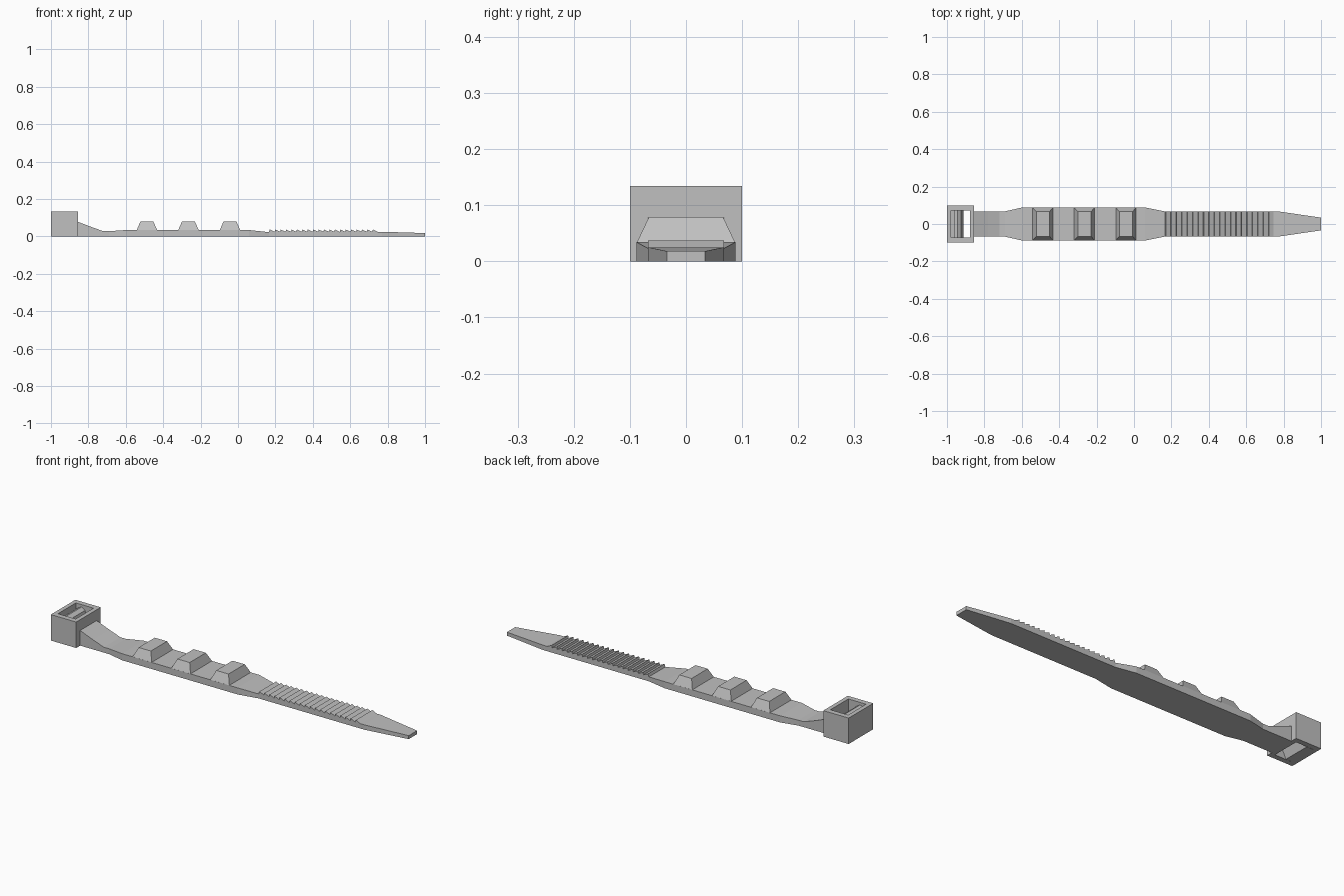
import bpy, bmesh

cube = bpy.data.objects.get("Cube")
if cube:
    bpy.data.objects.remove(cube, do_unlink=True)

grey = bpy.data.materials.new("grey_plastic")
grey.use_nodes = True
colour = (0.53, 0.53, 0.53, 1)
grey.diffuse_color = colour
grey.node_tree.nodes["Principled BSDF"].inputs["Base Color"].default_value = colour


def finish(bm, name):
    bmesh.ops.recalc_face_normals(bm, faces=bm.faces)
    mesh = bpy.data.meshes.new(name)
    bm.to_mesh(mesh)
    bm.free()
    mesh.materials.append(grey)
    obj = bpy.data.objects.new(name, mesh)
    bpy.context.collection.objects.link(obj)
    return obj


def loft(name, rings, closed=False):
    """Skin a list of equal-length point rings, capping the ends unless closed."""
    bm = bmesh.new()
    loops = [[bm.verts.new(p) for p in ring] for ring in rings]
    pairs = list(zip(loops, loops[1:]))
    if closed:
        pairs.append((loops[-1], loops[0]))
    else:
        bm.faces.new(loops[0])
        bm.faces.new(loops[-1])
    for a, b in pairs:
        for i in range(len(a)):
            j = (i + 1) % len(a)
            bm.faces.new((a[i], a[j], b[j], b[i]))
    return finish(bm, name)


def rect(x0, x1, hw, z):
    return [(x0, -hw, z), (x1, -hw, z), (x1, hw, z), (x0, hw, z)]


# Strap: (x, half width, height), with sawtooth ridges steep towards the head
narrow, wide = 0.0675, 0.088
sections = [(-0.86, narrow, 0.08), (-0.78, narrow, 0.049), (-0.72, narrow, 0.028),
            (-0.69, narrow, 0.028), (-0.6, wide, 0.034), (0.06, wide, 0.034),
            (0.165, narrow, 0.023)]
teeth, start, end = 20, 0.17, 0.75
pitch = (end - start) / teeth
for i in range(teeth):
    x = start + i * pitch
    sections += [(x, narrow, 0.037), (x + pitch - 0.003, narrow, 0.025)]
sections += [(0.77, narrow, 0.025), (1.0, 0.034, 0.018)]
loft("strap", [[(x, -w, 0), (x, w, 0), (x, w, h), (x, -w, h)] for x, w, h in sections])

# Grip blocks
for i, x in enumerate((-0.487, -0.265, -0.043)):
    loft(f"grip_block_{i + 1}", [rect(x - 0.055, x + 0.055, wide, 0.033),
                                 rect(x - 0.035, x + 0.035, 0.066, 0.079)])

# Locking head with a slot through it
top = 0.134
outer, inner = (-1.0, -0.855, 0.1), (-0.978, -0.877, 0.073)
loft("head", [rect(*outer, 0), rect(*outer, top), rect(*inner, top), rect(*inner, 0)],
     closed=True)

# Locking tongue inside the slot
tongue = [(-0.979, 0), (-0.94, 0), (-0.912, 0.06), (-0.925, 0.11),
          (-0.945, 0.122), (-0.962, 0.115), (-0.962, 0.05), (-0.979, 0.04)]
loft("locking_tongue", [[(x, y, z) for x, z in tongue] for y in (-0.072, 0.072)])
